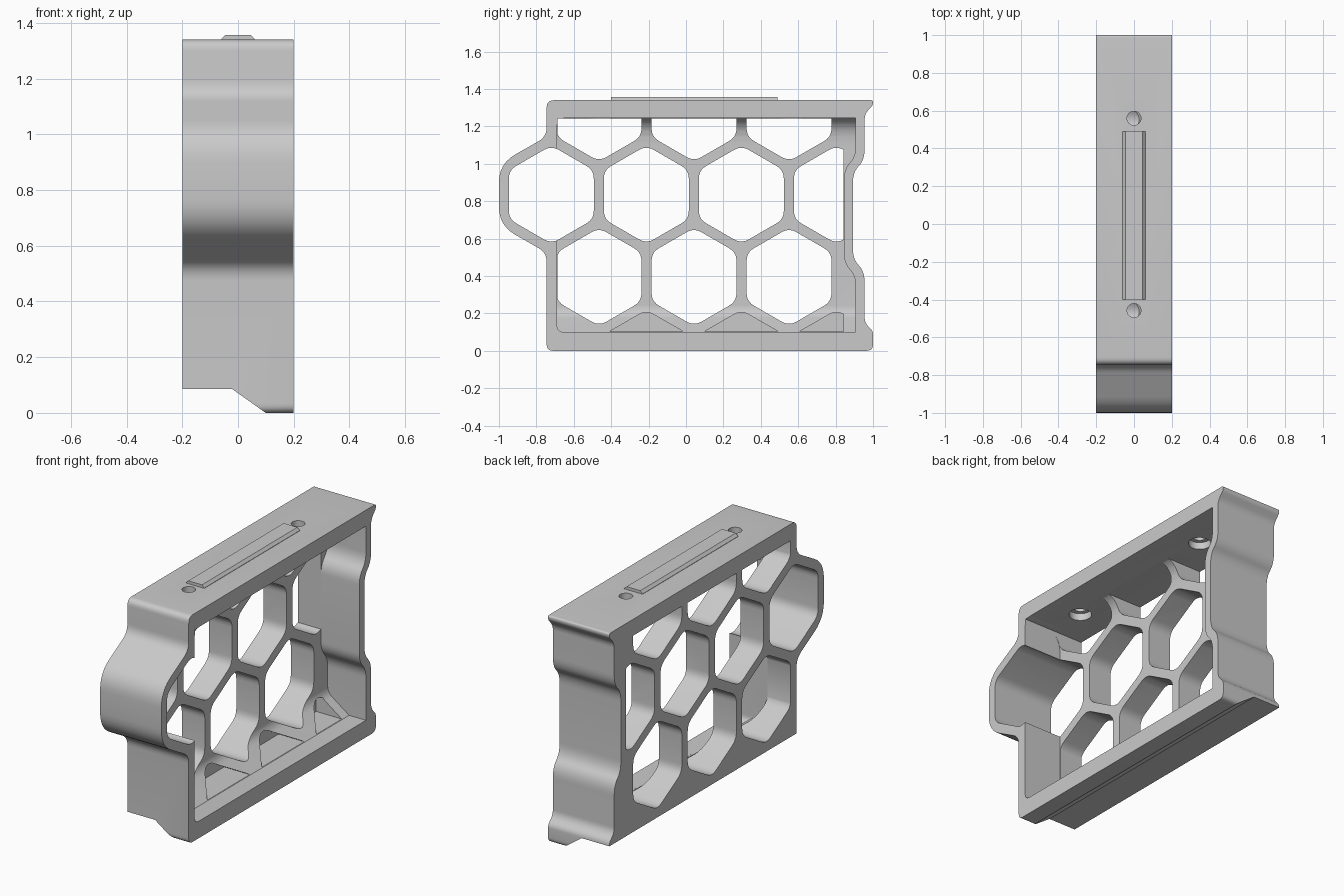
import bpy, bmesh, math
from mathutils import Matrix, Vector

cube = bpy.data.objects.get("Cube")
if cube:
    bpy.data.objects.remove(cube, do_unlink=True)

grey = bpy.data.materials.new("plain_grey")
grey.use_nodes = True
COLOUR = (0.59, 0.59, 0.59, 1)
grey.diffuse_color = COLOUR
grey.node_tree.nodes["Principled BSDF"].inputs["Base Color"].default_value = COLOUR


def rounded(corners, steps=6):
    """Polygon from (a, b, rounding length) corners."""
    out, n = [], len(corners)
    for i, (a, b, r) in enumerate(corners):
        p = Vector((a, b))
        if r == 0:
            out.append(p)
            continue
        before = Vector(corners[i - 1][:2]) - p
        after = Vector(corners[(i + 1) % n][:2]) - p
        s = p + before.normalized() * min(r, 0.47 * before.length)
        e = p + after.normalized() * min(r, 0.47 * after.length)
        for k in range(steps + 1):
            t = k / steps
            out.append(s * (1 - t) ** 2 + p * 2 * t * (1 - t) + e * t * t)
    return out


def clip(poly, axis, limit, sign):
    """Keep the part of a polygon where sign * (coordinate - limit) <= 0."""
    out = []
    for i, q in enumerate(poly):
        p = poly[i - 1]
        dp, dq = sign * (p[axis] - limit), sign * (q[axis] - limit)
        if (dp < 0) != (dq < 0):
            out.append(p.lerp(q, dp / (dp - dq)))
        if dq < 0:
            out.append(q)
    return out


def add_object(name, bm):
    bmesh.ops.remove_doubles(bm, verts=bm.verts, dist=0.0002)
    bmesh.ops.recalc_face_normals(bm, faces=bm.faces)
    mesh = bpy.data.meshes.new(name)
    bm.to_mesh(mesh)
    bm.free()
    obj = bpy.data.objects.new(name, mesh)
    bpy.context.collection.objects.link(obj)
    return obj


def prism(name, poly, axis, low, high, bevel=0):
    """Extrude a polygon along x (points are y, z) or along y (points are x, z)."""
    bm = bmesh.new()
    place = (lambda p, d: (d, p[0], p[1])) if axis == "x" else (lambda p, d: (p[0], d, p[1]))
    bottom = [bm.verts.new(place(p, low)) for p in poly]
    top = [bm.verts.new(place(p, high)) for p in poly]
    cap = bm.faces.new(bottom)
    bm.faces.new(top[::-1])
    n = len(poly)
    for i in range(n):
        j = (i + 1) % n
        bm.faces.new((bottom[i], top[i], top[j], bottom[j]))
    if bevel:
        # Ease the rim by shrinking a second cap inside the first
        rim = bmesh.ops.inset_region(bm, faces=[cap], thickness=bevel, use_even_offset=True)
        for v in cap.verts:
            v.co.x -= bevel
    return add_object(name, bm)


def cylinder(name, radius, y, low, high):
    bm = bmesh.new()
    bmesh.ops.create_cone(bm, cap_ends=True, segments=32, radius1=radius, radius2=radius,
                          depth=high - low,
                          matrix=Matrix.Translation((0, y, (low + high) / 2)))
    return add_object(name, bm)


def boolean(target, tool, operation='DIFFERENCE'):
    mod = target.modifiers.new("cut", 'BOOLEAN')
    mod.operation, mod.solver, mod.object = operation, 'MANIFOLD', tool
    graph = bpy.context.evaluated_depsgraph_get()
    mesh = bpy.data.meshes.new_from_object(target.evaluated_get(graph))
    target.modifiers.clear()
    target.data = mesh
    bpy.data.objects.remove(tool, do_unlink=True)


# Outer body with hexagonal bulge at the front and notch at the back
outline = rounded([
    (-0.745, 0, 0.035), (1.0, 0, 0.035), (1.0, 0.105, 0.02), (0.955, 0.15, 0.03),
    (0.955, 0.425, 0.06), (0.892, 0.49, 0.06), (0.892, 0.955, 0.06), (0.955, 1.02, 0.06),
    (0.955, 1.265, 0.03), (1.0, 1.315, 0.015), (1.0, 1.34, 0.012), (-0.745, 1.34, 0.04),
    (-0.745, 1.145, 0.05), (-1.0, 1.0, 0.1), (-1.0, 0.67, 0.1), (-0.745, 0.525, 0.05)])
body = prism("honeycomb_frame", outline, "x", -0.194, 0.2, bevel=0.006)

# Lowered underside with sloping step
boolean(body, prism("step_cutter", [(-0.3, -0.05), (0.17, -0.05), (-0.02, 0.085),
                                    (-0.3, 0.085)], "y", -2, 2))

# Cavity open to the left side, sloped at the floor and filleted at the top
FLOOR, CEILING, FRONT, NOTCH, RIB = 0.1, 1.245, -0.69, 0.845, -0.05
cavity = prism("cavity_cutter", rounded([
    (FRONT, FLOOR, 0.04), (0.907, FLOOR, 0), (0.907, 0.4, 0.05), (NOTCH, 0.47, 0.05),
    (NOTCH, 0.97, 0.05), (0.907, 1.04, 0.05), (0.907, CEILING, 0),
    (FRONT, CEILING, 0.05)]), "x", -0.15, 0.4)
boolean(cavity, prism("cavity_section", rounded([
    (0.3, 0.05, 0), (0.3, 1.3, 0), (0.15, 1.27, 0), (RIB, 1.23, 0.12),
    (RIB, 0.2, 0.04), (0.16, 0.05, 0)]), "y", -2, 2), 'INTERSECT')
boolean(body, cavity)

# Hexagonal cells: (centre y, centre z, back limit)
PITCH, ROW, SIZE, GAP = 0.508, 0.44, 0.262, 0.002
cells = []
for row in range(4):
    shift = -0.465 if row % 2 else -0.212
    for col in range(3):
        cells.append((shift + col * PITCH, -0.045 + row * ROW, -0.3 if row else -0.08))
cells.append((-0.212 - PITCH, -0.045 + 2 * ROW, -0.3))

for y, z, back in cells:
    angles = [math.radians(90 + 60 * k) for k in range(6)]
    poly = rounded([(y + SIZE * math.cos(a), z + SIZE * math.sin(a), 0.045) for a in angles], 5)
    poly = clip(poly, 1, CEILING - GAP, 1)
    poly = clip(poly, 1, FLOOR + GAP, -1)
    poly = clip(poly, 0, NOTCH - GAP, 1)
    if y > FRONT:
        poly = clip(poly, 0, FRONT + GAP, -1)
    boolean(body, prism("cell_cutter", poly, "x", back, 0.35))

# Counterbored screw holes through the top
for y in (-0.458, 0.56):
    boolean(body, cylinder("hole_cutter", 0.037, y, 1.2, 1.4))
    boolean(body, cylinder("counterbore_cutter", 0.062, y, 1.19, 1.285))

# Raised rail on top
rail = prism("top_rail", [(-0.06, 1.33), (0.06, 1.33), (0.06, 1.342), (0.045, 1.357),
                          (-0.045, 1.357), (-0.06, 1.342)], "y", -0.4, 0.49)

for obj in (body, rail):
    obj.data.materials.clear()
    obj.data.materials.append(grey)
    for face in obj.data.polygons:
        face.material_index = 0
bpy.ops.object.select_all(action='DESELECT')
body.select_set(True)
bpy.context.view_layer.objects.active = body
bpy.ops.object.shade_smooth_by_angle(angle=math.radians(30))
